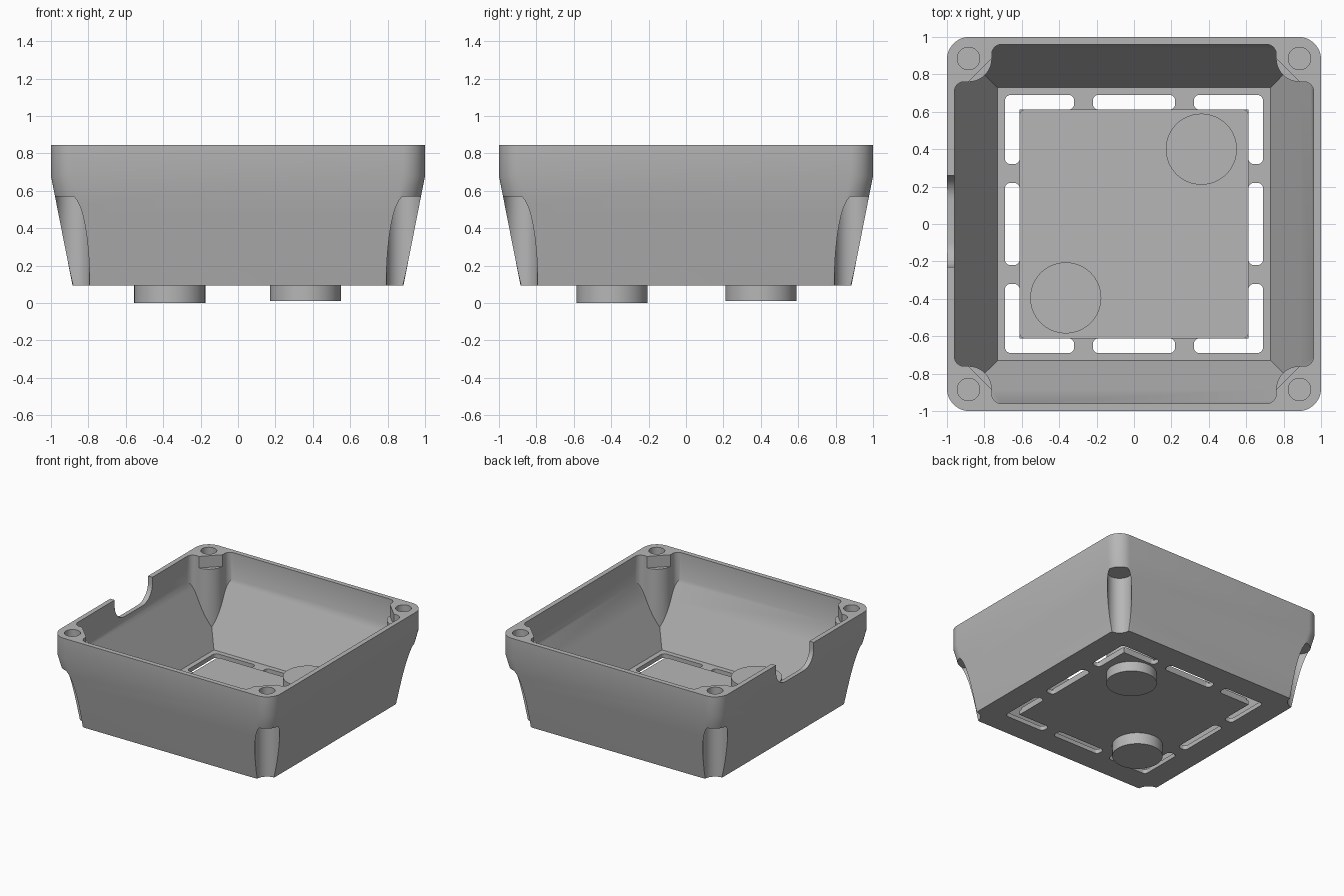
import bpy, bmesh
from math import sin, cos, pi

if "Cube" in bpy.data.objects:
    bpy.data.objects.remove(bpy.data.objects["Cube"])

grey = bpy.data.materials.new("grey plastic")
grey.diffuse_color = (0.47, 0.47, 0.47, 1)
grey.use_nodes = True
grey.node_tree.nodes["Principled BSDF"].inputs["Base Color"].default_value = grey.diffuse_color


def arc(cx, cy, r, a0, a1, n=10):
    """Points on an arc, angles in quarter turns."""
    return [(cx + r * cos(pi / 2 * (a0 + (a1 - a0) * i / n)),
             cy + r * sin(pi / 2 * (a0 + (a1 - a0) * i / n))) for i in range(n + 1)]


def rounded(x0, x1, y0, y1, r, n=8):
    return (arc(x1 - r, y1 - r, r, 0, 1, n) + arc(x0 + r, y1 - r, r, 1, 2, n)
            + arc(x0 + r, y0 + r, r, 2, 3, n) + arc(x1 - r, y0 + r, r, 3, 4, n))


def square(h, r):
    return rounded(-h, h, -h, h, r, 12)


def circle(x, y, r, n=64):
    return arc(x, y, r, 0, 4, n)[:-1]


def four_way(pts):
    """Repeat a quarter outline around the centre."""
    out = []
    for _ in range(4):
        out += pts
        pts = [(-y, x) for x, y in pts]
    return out


def loft(name, rings):
    """Solid through stacked outlines [(points, z), ...]."""
    bm = bmesh.new()
    loops = [[bm.verts.new((x, y, z)) for x, y in pts] for pts, z in rings]
    n = len(loops[0])
    bm.faces.new(loops[0][::-1])
    bm.faces.new(loops[-1])
    for a, b in zip(loops, loops[1:]):
        for i in range(n):
            j = (i + 1) % n
            bm.faces.new((a[i], a[j], b[j], b[i]))
    bmesh.ops.recalc_face_normals(bm, faces=bm.faces)
    me = bpy.data.meshes.new(name)
    bm.to_mesh(me)
    bm.free()
    me.materials.append(grey)
    ob = bpy.data.objects.new(name, me)
    bpy.context.collection.objects.link(ob)
    return ob


def prism(name, pts, z0, z1):
    return loft(name, [(pts, z0), (pts, z1)])


def boolean(ob, tool, op='DIFFERENCE'):
    bpy.context.view_layer.objects.active = ob
    m = ob.modifiers.new("cut", 'BOOLEAN')
    m.operation, m.object, m.solver = op, tool, 'EXACT'
    bpy.ops.object.modifier_apply(modifier=m.name)
    bpy.data.objects.remove(tool)


# Outer shell: straight rim above a tapered lower body
body = loft("box_body", [(square(0.885, 0.12), 0.095),
                         (square(1.0, 0.12), 0.68),
                         (square(1.0, 0.12), 0.845)])

# Tapered cavity whose outline wraps around the corner screw posts
quarter = (arc(0.91, 0.71, 0.05, 0, 1, 6) + arc(0.885, 0.885, 0.125, 3, 2, 12)
           + arc(0.71, 0.91, 0.05, 0, 1, 6))
h_top = 0.73 + 0.46 * 0.77
cavity = loft("cavity_cutter", [
    (four_way([(0.73, 0.73)]), 0.13), (four_way([(h_top, h_top)]), 0.90)])
boolean(cavity, prism("outline_cutter", four_way(quarter), 0.05, 1.0), 'INTERSECT')
boolean(body, cavity)

# Flat trimmed upper part of the posts
boolean(body, prism("post_trim_cutter", four_way([(0.9, 0.745), (0.745, 0.9)]), 0.75, 1.0))

# Screw holes above and access scallops below each corner
for sx in (-1, 1):
    for sy in (-1, 1):
        x, y = 0.885 * sx, 0.885 * sy
        boolean(body, prism("screw_cutter", circle(x, y, 0.06, 32), 0.62, 1.0))
        boolean(body, prism("scallop_cutter", circle(x, y, 0.092, 48), -0.1, 0.57))

# Raised floor panel
boolean(body, prism("panel_tool", square(0.612, 0.03), 0.11, 0.145), 'UNION')

# Vent slots: one straight slot and one L-shaped pair of legs per side
for k in range(4):
    for a0, a1 in ((-0.22, 0.22), (0.32, 0.69), (-0.69, -0.32)):
        pts = rounded(a0, a1, 0.612, 0.69, 0.03, 5)
        for _ in range(k):
            pts = [(-y, x) for x, y in pts]
        boolean(body, prism("slot_cutter", pts, 0.0, 0.3))

# Cable notch with rounded bottom in the left wall
notch = prism("notch_cutter", rounded(-0.23, 0.26, 0.66, 1.2, 0.13, 10), -1.2, -0.9)
for v in notch.data.vertices:
    y, z, x = v.co
    v.co = (x, y, z)
boolean(body, notch)

# Two round feet passing through the floor
feet = [prism("front_foot", circle(-0.365, -0.395, 0.19), 0.0, 0.33),
        prism("back_foot", circle(0.36, 0.40, 0.19), 0.012, 0.33)]

# Smooth curved surfaces, crisp edges
bpy.ops.object.select_all(action='DESELECT')
for ob in [body] + feet:
    ob.select_set(True)
bpy.context.view_layer.objects.active = body
bpy.ops.object.shade_smooth_by_angle(angle=pi / 6)
